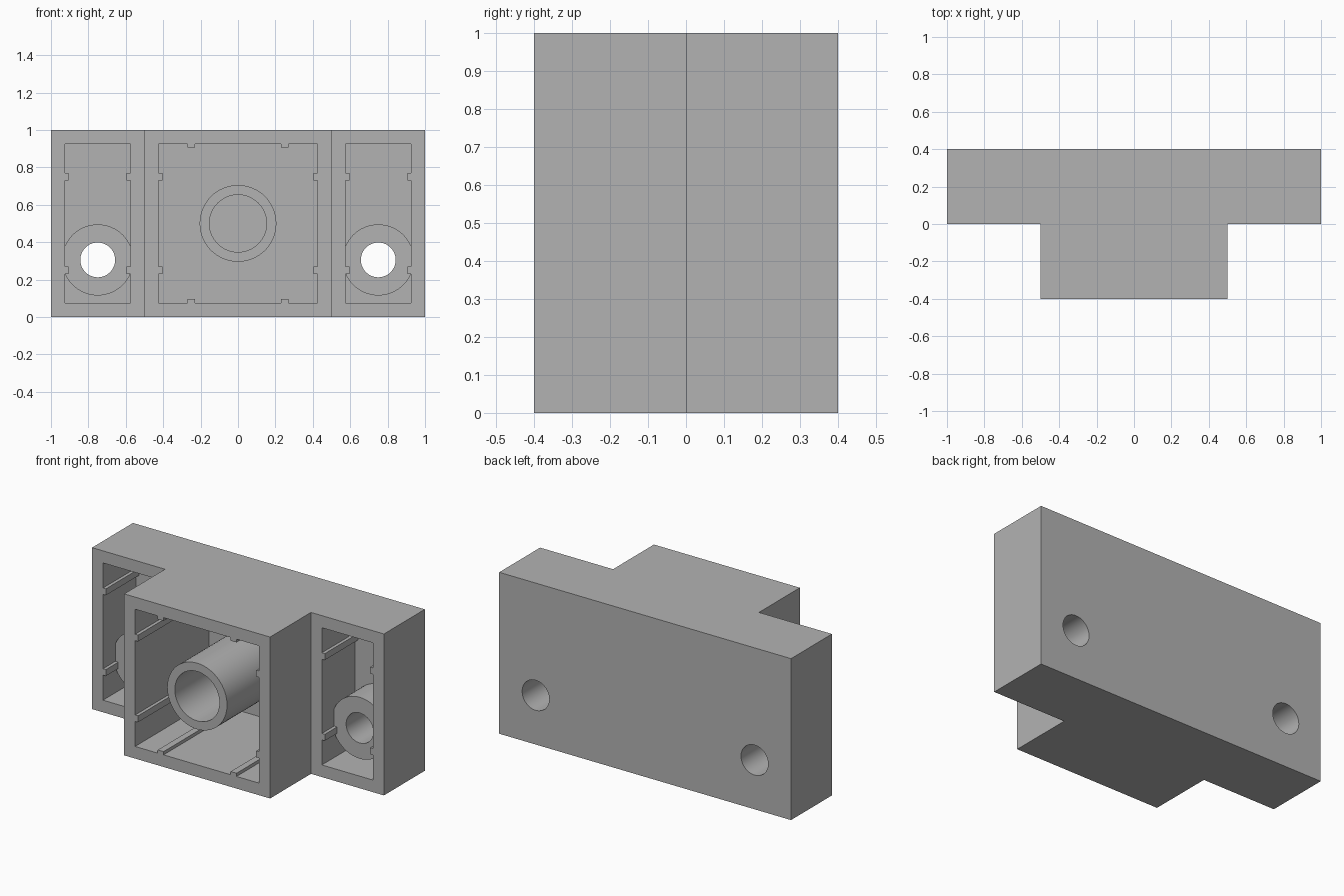
import bpy, bmesh
from math import pi
from mathutils import Vector

cube = bpy.data.objects.get("Cube")
if cube:
    bpy.data.objects.remove(cube, do_unlink=True)

grey = bpy.data.materials.new("light grey plastic")
grey.use_nodes = True
colour = (0.45, 0.45, 0.45, 1)
grey.diffuse_color = colour
grey.node_tree.nodes["Principled BSDF"].inputs["Base Color"].default_value = colour

FLOOR = 0.325          # back wall's inner face
WALL = 0.075
RIB_DEPTH, RIB_HALF = 0.02, 0.02
SEGMENTS = 64


def add_object(name, bm):
    bmesh.ops.recalc_face_normals(bm, faces=bm.faces)
    mesh = bpy.data.meshes.new(name)
    bm.to_mesh(mesh)
    bm.free()
    mesh.materials.append(grey)
    obj = bpy.data.objects.new(name, mesh)
    bpy.context.collection.objects.link(obj)
    return obj


def prism(name, points, offset):
    bm = bmesh.new()
    face = bm.faces.new([bm.verts.new(p) for p in points])
    new = bmesh.ops.extrude_face_region(bm, geom=[face])["geom"]
    bmesh.ops.translate(bm, vec=offset, verts=[v for v in new if isinstance(v, bmesh.types.BMVert)])
    return add_object(name, bm)


def ring(radius, y):
    return [Vector((radius, 0, 0)).lerp(Vector(), 0) @ rotation(i) + Vector((0, y, 0)) for i in range(SEGMENTS)]


def rotation(i):
    from mathutils import Matrix
    return Matrix.Rotation(2 * pi * i / SEGMENTS, 3, 'Y')


def tube(name, x, z, outer, inner, front, back):
    bm = bmesh.new()
    centre = Vector((x, 0, z))
    loops = [[bm.verts.new(p + centre) for p in ring(r, y)]
             for r, y in ((outer, front), (outer, back), (inner, back), (inner, front))]
    for a, b in zip(loops, loops[1:] + loops[:1]):
        for i in range(SEGMENTS):
            j = (i + 1) % SEGMENTS
            bm.faces.new((a[i], a[j], b[j], b[i]))
    return add_object(name, bm)


def pocket_cutter(name, x, half_width, front, ribs_on_ends):
    # Rectangle outline, notched where the ribs stay standing
    half_height = 0.5 - WALL
    corners = [Vector((sx * half_width, 0, sz * half_height))
               for sx, sz in ((-1, -1), (1, -1), (1, 1), (-1, 1))]
    points = []
    for i, start in enumerate(corners):
        end = corners[(i + 1) % 4]
        along = (end - start).normalized()
        inward = Vector((-along.z, 0, along.x)) * RIB_DEPTH
        middle = (start + end) / 2
        points.append(start)
        if i % 2 or ribs_on_ends:
            for rib in (-0.25, 0.25):
                a = middle + along * (rib - RIB_HALF)
                b = middle + along * (rib + RIB_HALF)
                points += [a, a + inward, b + inward, b]
    shift = Vector((x, front - 0.1, 0.5))
    return prism(name, [p + shift for p in points], (0, FLOOR - front + 0.1, 0))


def cut(target, cutter):
    cutter.hide_render = True
    mod = target.modifiers.new("cut", 'BOOLEAN')
    mod.operation, mod.solver, mod.object = 'DIFFERENCE', 'EXACT', cutter
    bpy.context.view_layer.objects.active = target
    bpy.ops.object.modifier_apply(modifier=mod.name)
    bpy.data.objects.remove(cutter, do_unlink=True)


# T-shaped housing
half_outline = [(0.5, -0.4), (0.5, 0), (1, 0), (1, 0.4)]
outline = half_outline + [(-x, y) for x, y in reversed(half_outline)]
housing = prism("housing", [(x, y, 0) for x, y in outline], (0, 0, 1))

# Open-fronted pockets with guide ribs
cut(housing, pocket_cutter("centre_pocket", 0, 0.5 - WALL, -0.4, True))
for side in (-1, 1):
    cut(housing, pocket_cutter("wing_pocket", side * 0.75, 0.25 - WALL, 0, False))

# Screw holes through the back, and their short bosses
BOLT_Z, BOLT_R = 0.305, 0.093
parts = [housing]
for side, label in ((-1, "right"), (1, "left")):
    hole = [p + Vector((side * 0.75, 0, BOLT_Z)) for p in ring(BOLT_R, 0.2)]
    cut(housing, prism("screw_hole", hole, (0, 0.3, 0)))
    parts.append(tube(label + "_screw_boss", side * 0.75, BOLT_Z, 0.19, BOLT_R, 0.12, FLOOR + 0.005))

# Central tube, flush with the front rim
parts.append(tube("centre_tube", 0, 0.5, 0.205, 0.153, -0.4, FLOOR + 0.005))

bpy.ops.object.select_all(action='DESELECT')
for part in parts:
    part.select_set(True)
bpy.context.view_layer.objects.active = housing
bpy.ops.object.shade_smooth_by_angle(angle=pi / 6)
